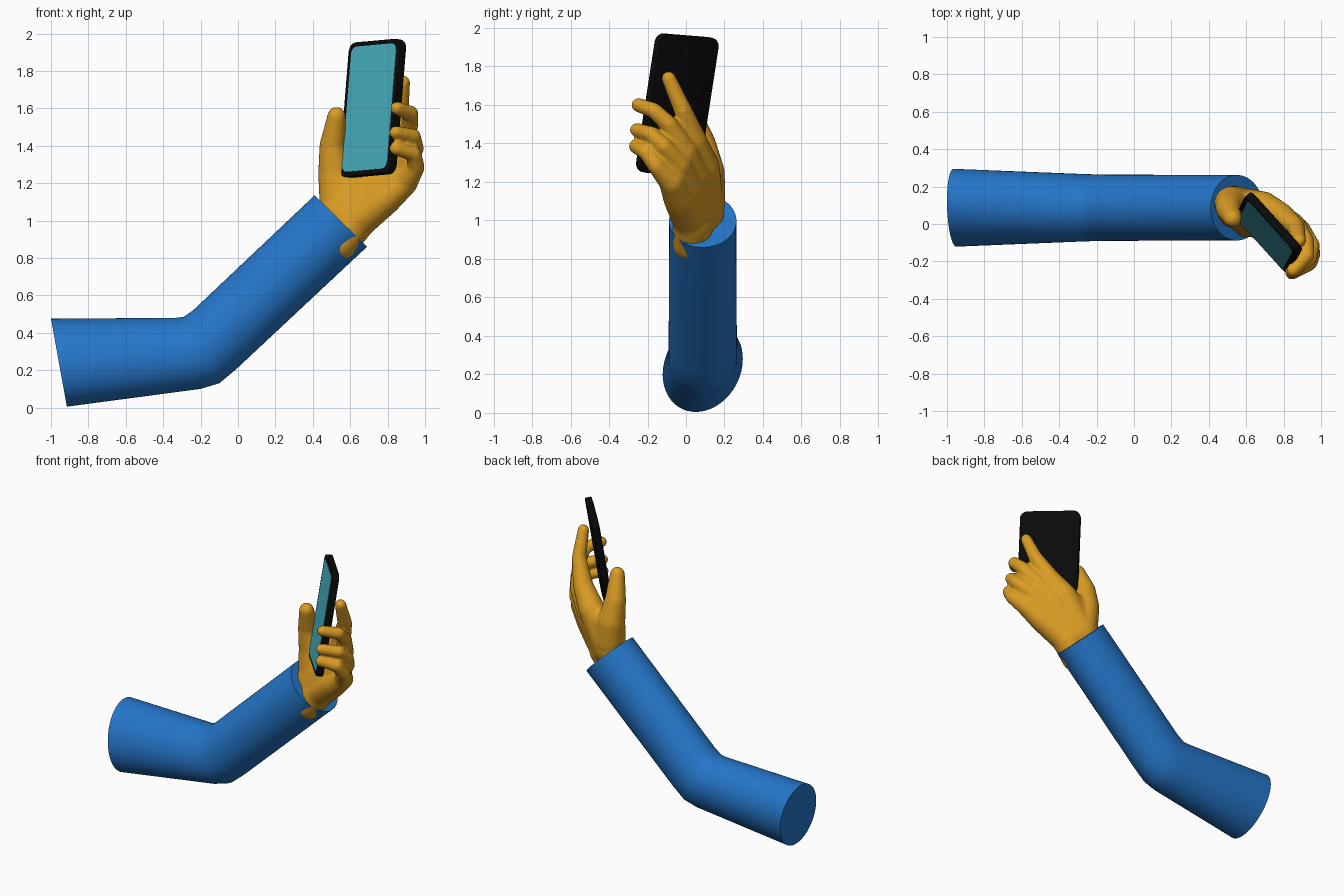
import bpy, bmesh, math
from mathutils import Vector, Matrix

if "Cube" in bpy.data.objects:
    bpy.data.objects.remove(bpy.data.objects["Cube"])


def material(name, rgb):
    m = bpy.data.materials.new(name)
    m.diffuse_color = (*rgb, 1)
    m.use_nodes = True
    m.node_tree.nodes["Principled BSDF"].inputs["Base Color"].default_value = m.diffuse_color
    return m


BLUE = material("sleeve_blue", (0.018, 0.18, 0.58))
AMBER = material("skin_amber", (0.71, 0.335, 0.018))
BLACK = material("phone_black", (0.003, 0.003, 0.003))
TEAL = material("screen_teal", (0.065, 0.44, 0.53))


def smooth(ob, angle):
    bpy.ops.object.select_all(action='DESELECT')
    ob.select_set(True)
    bpy.context.view_layer.objects.active = ob
    bpy.ops.object.shade_smooth_by_angle(angle=math.radians(angle))


def finish(name, bm, mat, angle=35):
    bmesh.ops.recalc_face_normals(bm, faces=bm.faces[:])
    me = bpy.data.meshes.new(name)
    bm.to_mesh(me)
    bm.free()
    me.materials.append(mat)
    ob = bpy.data.objects.new(name, me)
    bpy.context.collection.objects.link(ob)
    smooth(ob, angle)
    return ob


# Sleeve: elliptical rings as upper x, z, lower x, z and half depth
RINGS = ((-1.0, 0.475, -0.915, 0.005, 0.205), (-0.33, 0.48, -0.2, 0.1, 0.18),
         (-0.29, 0.485, -0.1, 0.13, 0.178), (-0.24, 0.52, -0.01, 0.205, 0.177),
         (0.41, 1.135, 0.69, 0.86, 0.175))
SEG = 64
bm = bmesh.new()
loops = []
for xt, zt, xb, zb, depth in RINGS:
    tilt = 1.2 * (depth - 0.175)
    top, bottom = Vector((xt, 0.087 + tilt, zt)), Vector((xb, 0.087 - tilt, zb))
    c, up = (top + bottom) / 2, (top - bottom) / 2
    loops.append([bm.verts.new(c + up * math.cos(a) + Vector((0, depth * math.sin(a), 0)))
                  for a in (2 * math.pi * i / SEG for i in range(SEG))])
for a, b in zip(loops, loops[1:]):
    for i in range(SEG):
        j = (i + 1) % SEG
        bm.faces.new((a[i], a[j], b[j], b[i]))
bm.faces.new(loops[0])
bm.faces.new(loops[-1])
finish("sleeve", bm, BLUE)

# Hand: tapered capsules between balls, fused into one skin
ball = bmesh.new()
bmesh.ops.create_icosphere(ball, subdivisions=3, radius=1)
UNIT = [v.co.copy() for v in ball.verts]
ball.free()
bm = bmesh.new()


def limb(points, radii):
    ends = list(zip(points, radii))
    for pair in zip(ends, ends[1:]):
        verts = [bm.verts.new(Vector(p) + u * r) for p, r in pair for u in UNIT]
        bmesh.ops.convex_hull(bm, input=verts)


# each finger: knuckle, middle joint, tip
FINGERS = {
    "index": ((0.79, 0.045, 1.41), (0.865, -0.015, 1.57), (0.883, -0.09, 1.738)),
    "middle": ((0.85, -0.005, 1.36), (0.917, -0.09, 1.5), (0.85, -0.248, 1.6)),
    "ring": ((0.88, -0.035, 1.29), (0.948, -0.115, 1.385), (0.845, -0.255, 1.47)),
    "little": ((0.895, -0.075, 1.2), (0.953, -0.155, 1.285), (0.845, -0.262, 1.385)),
}
WRIST_IN, WRIST_OUT = Vector((0.54, 0.09, 1.05)), Vector((0.62, 0.035, 0.985))
FOREARM = Vector((0.08, 0, 0.1))
limb([WRIST_IN, WRIST_OUT], [0.11, 0.1])
for w in (WRIST_IN, WRIST_OUT):
    limb([w - FOREARM, w], [0.105, 0.105])
for i, joints in enumerate(FINGERS.values()):
    knuckle, mid, tip = map(Vector, joints)
    t = i / 3
    # palm strip from wrist to knuckle, fuller towards the thumb side
    wrist = WRIST_IN.lerp(WRIST_OUT, t)
    palm = wrist.lerp(knuckle, 0.6) + Vector((0, 0.025, 0.015)) * (1 - t)
    limb([wrist, palm, knuckle], [0.11 - 0.01 * t, 0.087, 0.066])
    # the index lies straight, the others bend round the phone
    if i == 0:
        limb([knuckle, mid, tip], [0.067, 0.048, 0.038])
    else:
        bend = mid.lerp(tip, 0.5) + Vector((0.04, 0, 0.022))
        limb([knuckle, mid, bend, tip], [0.065, 0.046, 0.042, 0.037])
# thumb and the web joining it to the palm
limb([(0.54, 0.1, 1.1), (0.52, 0.11, 1.25), (0.505, 0.085, 1.4), (0.527, 0.03, 1.56)],
     [0.105, 0.092, 0.07, 0.049])
limb([(0.53, 0.1, 1.18), (0.68, 0.09, 1.27)], [0.09, 0.08])

bmesh.ops.delete(bm, geom=[v for v in bm.verts if not v.link_faces], context='VERTS')
hand = finish("hand", bm, AMBER)
rm = hand.modifiers.new("fuse", 'REMESH')
rm.mode = 'VOXEL'
rm.voxel_size = 0.01
sm = hand.modifiers.new("soften", 'SMOOTH')
sm.factor = 0.5
sm.iterations = 8
dg = bpy.context.evaluated_depsgraph_get()
fused = bpy.data.meshes.new_from_object(hand.evaluated_get(dg))
hand.modifiers.clear()
hand.data = fused
fused.materials.clear()
fused.materials.append(AMBER)
smooth(hand, 180)

# Phone frame of reference: width, length and face directions
W = Vector((0.67, -0.74, 0.06)).normalized()
L = Vector((0.077, 0.153, 0.985))
L = (L - W * L.dot(W)).normalized()
N = W.cross(L)
POSE = Matrix.Translation((0.72, -0.045, 1.6)) @ Matrix((W, L, N)).transposed().to_4x4()


def rounded_plate(name, w, h, r, z0, z1, mat, bevel=0.0):
    bm = bmesh.new()
    pts = []
    for k, (sx, sy) in enumerate(((1, 1), (-1, 1), (-1, -1), (1, -1))):
        for i in range(9):
            a = math.pi / 2 * (k + i / 8)
            pts.append((sx * (w / 2 - r) + r * math.cos(a), sy * (h / 2 - r) + r * math.sin(a)))
    base = bm.faces.new([bm.verts.new((x, y, z0)) for x, y in pts])
    ring = bmesh.ops.extrude_face_region(bm, geom=[base])["geom"]
    for v in ring:
        if isinstance(v, bmesh.types.BMVert):
            v.co.z = z1
    if base.is_valid and not any(f is not base and abs(f.calc_center_median().z - z0) < 1e-6
                                 for f in bm.faces) and abs(base.calc_center_median().z - z0) > 1e-6:
        bm.faces.new([v for v in bm.verts if abs(v.co.z - z0) < 1e-6])
    if bevel:
        rim = [e for e in bm.edges if abs(e.verts[0].co.z - e.verts[1].co.z) < 1e-6]
        bmesh.ops.bevel(bm, geom=rim, offset=bevel, segments=2, affect='EDGES', profile=0.5)
    bm.transform(POSE)
    return finish(name, bm, mat)


rounded_plate("phone_body", 0.415, 0.73, 0.05, -0.023, 0.023, BLACK, 0.006)
rounded_plate("phone_screen", 0.36, 0.68, 0.04, 0.02, 0.026, TEAL)
